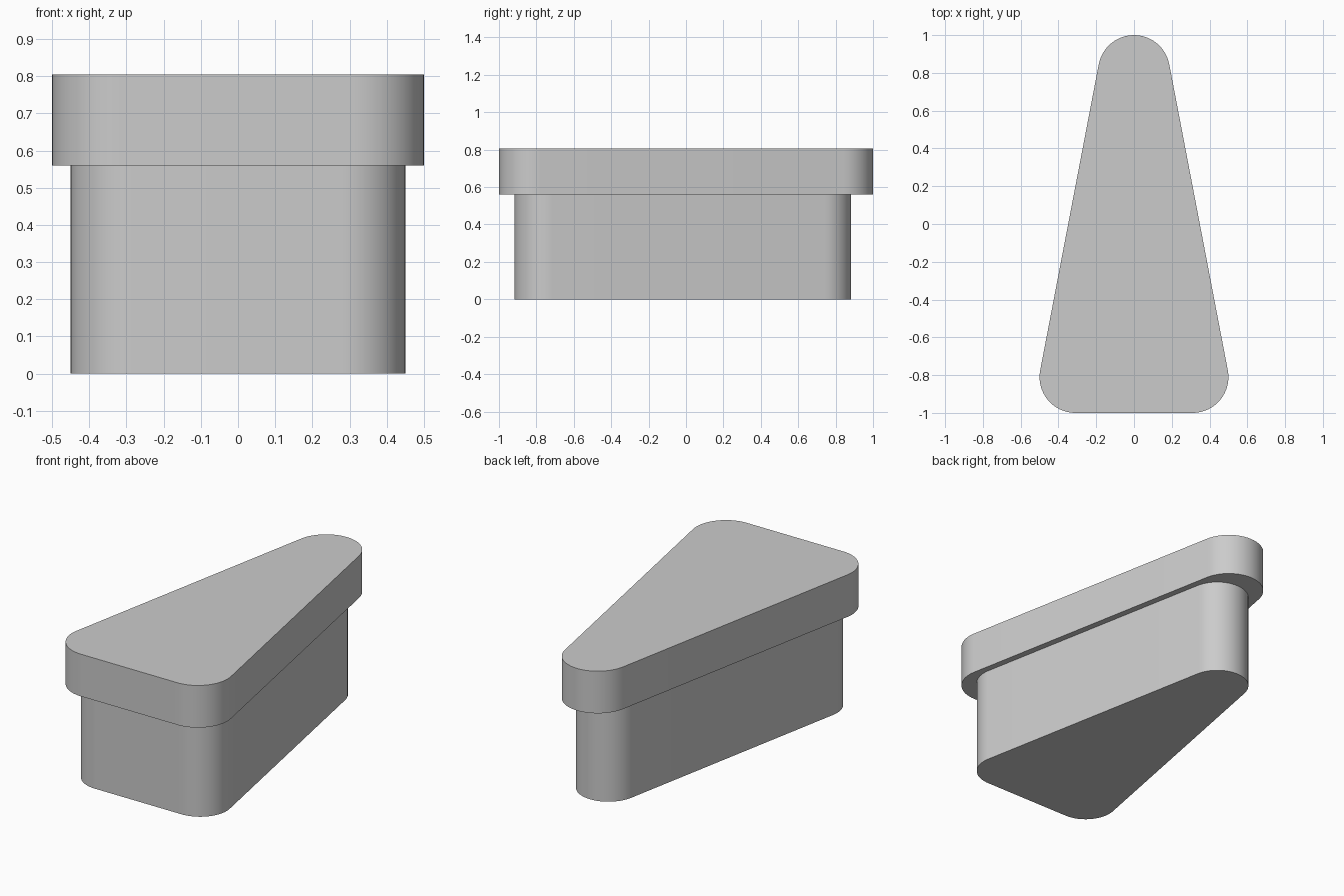
import bpy, bmesh, math

cube = bpy.data.objects.get("Cube")
if cube:
    bpy.data.objects.remove(cube, do_unlink=True)

# Single plain grey
grey = bpy.data.materials.new("plain_grey")
grey.use_nodes = True
colour = (0.6, 0.6, 0.6, 1.0)
grey.diffuse_color = colour
grey.node_tree.nodes["Principled BSDF"].inputs["Base Color"].default_value = colour

RADIUS, HALF_BASE, REACH = 0.19, 0.31, 0.81   # corner radius and centres
STEPS = 24


def rounded_triangle(scale, shift_y):
    """Counter-clockwise outline: three corner arcs joined by tangents."""
    tilt = math.atan2(HALF_BASE, 2 * REACH)
    corners = [
        (HALF_BASE, -REACH, -math.pi / 2, tilt),
        (0, REACH, tilt, math.pi - tilt),
        (-HALF_BASE, -REACH, math.pi - tilt, 1.5 * math.pi),
    ]
    points = []
    for cx, cy, start, end in corners:
        for i in range(STEPS + 1):
            a = start + (end - start) * i / STEPS
            points.append((scale * (cx + RADIUS * math.cos(a)),
                           scale * (cy + RADIUS * math.sin(a)) + shift_y))
    return points


def prism(name, outline, bottom, top):
    bm = bmesh.new()
    base = bm.faces.new([bm.verts.new((x, y, bottom)) for x, y in outline])
    lifted = bmesh.ops.extrude_face_region(bm, geom=[base], use_keep_orig=True)
    verts = [v for v in lifted["geom"] if isinstance(v, bmesh.types.BMVert)]
    bmesh.ops.translate(bm, verts=verts, vec=(0, 0, top - bottom))
    bmesh.ops.recalc_face_normals(bm, faces=bm.faces)
    mesh = bpy.data.meshes.new(name)
    bm.to_mesh(mesh)
    bm.free()
    mesh.materials.append(grey)
    obj = bpy.data.objects.new(name, mesh)
    bpy.context.collection.objects.link(obj)
    bpy.ops.object.select_all(action="DESELECT")
    obj.select_set(True)
    bpy.context.view_layer.objects.active = obj
    bpy.ops.object.shade_smooth_by_angle(angle=math.radians(30))
    return obj


# Narrower lower body and overhanging cap
prism("lower_body", rounded_triangle(0.9, -0.017), 0, 0.56)
prism("top_cap", rounded_triangle(1, 0), 0.56, 0.805)
